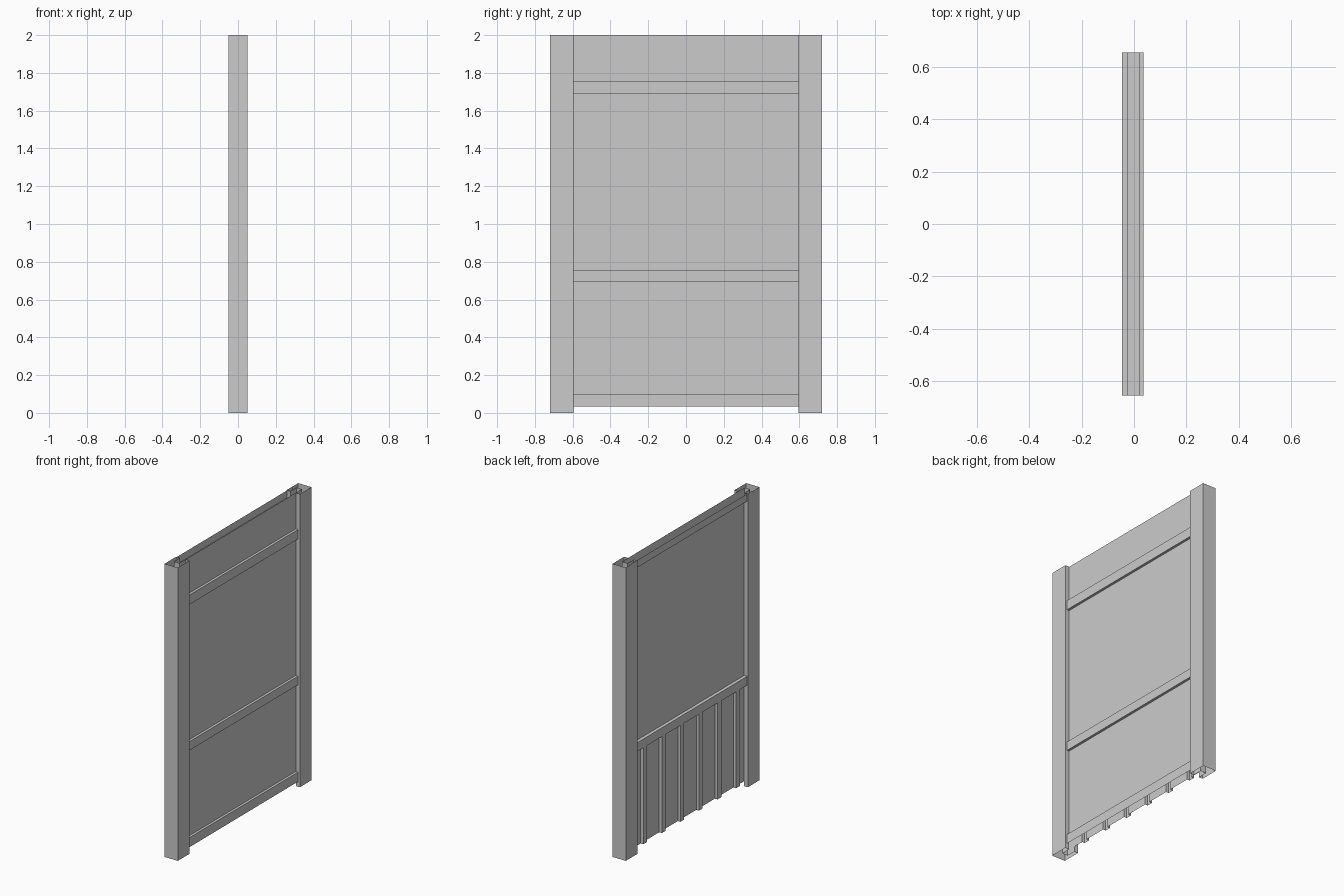
import bpy, bmesh
from mathutils import Vector

if "Cube" in bpy.data.objects:
    bpy.data.objects.remove(bpy.data.objects["Cube"])

Y_END = 0.655          # sheet ends, tucked into the post slots
BOTTOM, TOP = 0.035, 2.0
FRONT, BACK = 0.02, -0.022
FRONT_RIB, BACK_RIB = 0.037, -0.045


def sweep(name, start, offset, closed=False):
    """Extrude a thin open or closed outline along an offset, leaving the ends open."""
    bm = bmesh.new()
    a = [bm.verts.new(p) for p in start]
    b = [bm.verts.new(Vector(p) + Vector(offset)) for p in start]
    n = len(start)
    for i in range(n if closed else n - 1):
        j = (i + 1) % n
        bm.faces.new((a[i], a[j], b[j], b[i]))
    bmesh.ops.recalc_face_normals(bm, faces=bm.faces)
    mesh = bpy.data.meshes.new(name)
    bm.to_mesh(mesh)
    bm.free()
    ob = bpy.data.objects.new(name, mesh)
    bpy.context.collection.objects.link(ob)
    return ob


# Hollow posts with a slot that grips the panel
for side, label in ((1, "left"), (-1, "right")):
    outline = [(-0.05, 0.595), (-0.05, 0.72), (0.05, 0.72), (0.05, 0.595),
               (FRONT, 0.595), (FRONT, 0.66), (BACK, 0.66), (BACK, 0.595)]
    sweep("post_" + label, [(x, side * y, 0) for x, y in outline], (0, 0, 2), True)

across = (0, 2 * Y_END, 0)

# Face sheet with three folded horizontal rails
face = [(FRONT_RIB, BOTTOM), (FRONT_RIB, 0.10), (FRONT, 0.10)]
for lo, hi in ((0.695, 0.755), (1.69, 1.755)):
    face += [(FRONT, lo), (FRONT_RIB, lo), (FRONT_RIB, hi), (FRONT, hi)]
face.append((FRONT, TOP))
sweep("face_sheet", [(x, -Y_END, z) for x, z in face], across)

# Upper rear sheet with a folded top rim
rear = [(BACK, 0.755), (BACK, 1.95), (BACK_RIB, 1.95), (BACK_RIB, TOP)]
sweep("upper_rear_sheet", [(x, -Y_END, z) for x, z in rear], across)

# Middle beam between the sheets, standing proud at the rear
beam = [(FRONT, 0.695), (FRONT, 0.755), (BACK_RIB, 0.755), (BACK_RIB, 0.695)]
sweep("middle_beam", [(x, -Y_END, z) for x, z in beam], across, True)

# Lower rear sheet with six vertical ribs
ribbed = [(BACK, -Y_END)]
for i in range(6):
    y = -0.5 + 0.2 * i
    ribbed += [(BACK, y - 0.02), (-0.042, y - 0.02), (-0.042, y + 0.02), (BACK, y + 0.02)]
ribbed.append((BACK, Y_END))
sweep("lower_rear_sheet", [(x, y, BOTTOM) for x, y in ribbed], (0, 0, 0.66))
